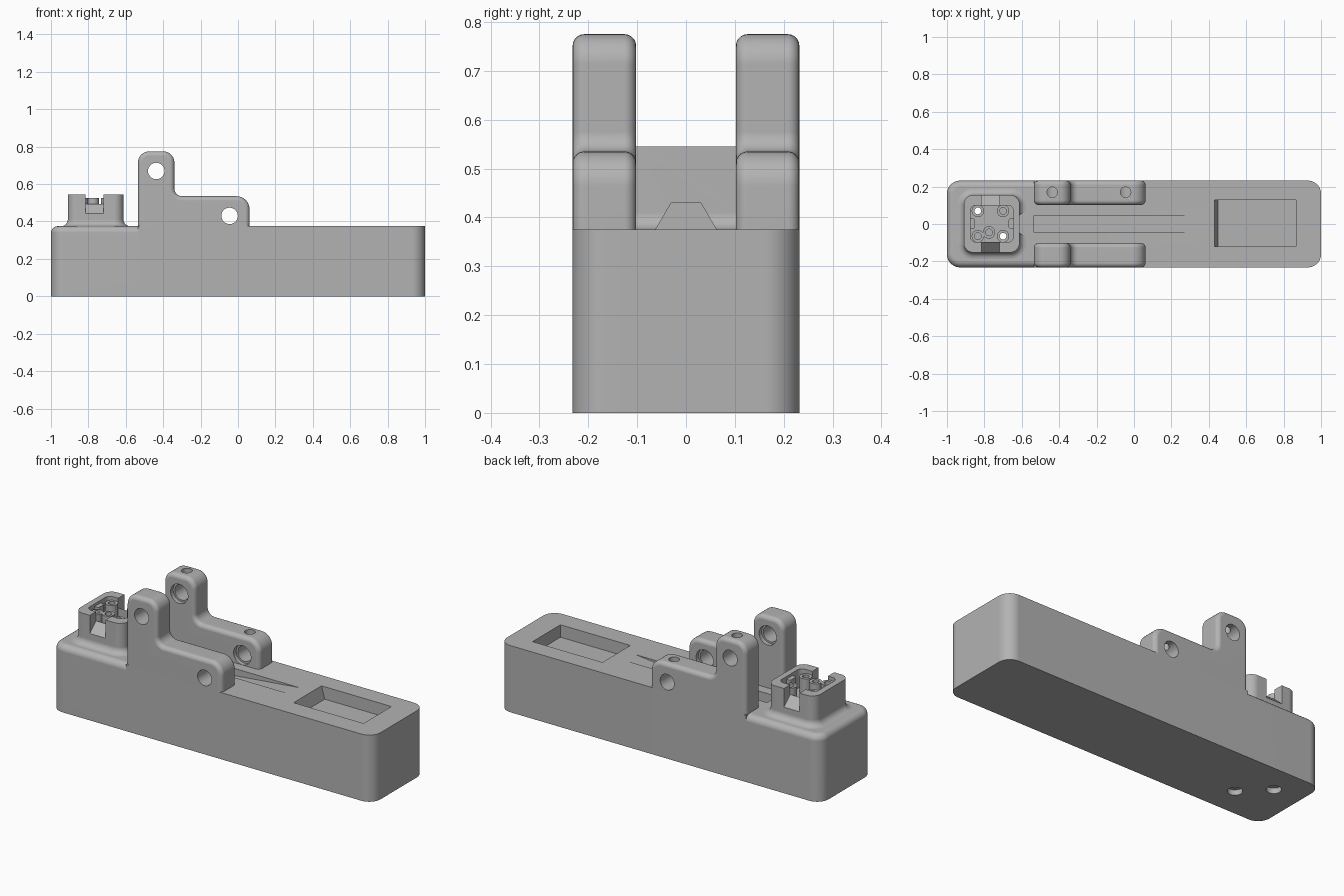
import bpy, bmesh, math
from mathutils import Vector

if "Cube" in bpy.data.objects:
    bpy.data.objects.remove(bpy.data.objects["Cube"])

grey = bpy.data.materials.new("plain grey")
grey.use_nodes = True
grey.diffuse_color = (0.45, 0.45, 0.45, 1)
grey.node_tree.nodes["Principled BSDF"].inputs["Base Color"].default_value = grey.diffuse_color

W = 0.232      # half width of the body
DECK = 0.375   # height of the deck
SPLIT = -0.535


def outline(corners, steps=8):
    """Closed 2D outline; each corner is (x, y, radius)."""
    pts = []
    for i, (x, y, r) in enumerate(corners):
        p = Vector((x, y))
        if r == 0:
            pts.append(p)
            continue
        u = (Vector(corners[i - 1][:2]) - p).normalized()
        v = (Vector(corners[(i + 1) % len(corners)][:2]) - p).normalized()
        for k in range(steps + 1):
            t = math.pi / 2 * k / steps
            pts.append(p + u * r * (1 - math.sin(t)) + v * r * (1 - math.cos(t)))
    return pts


def rect(x0, x1, y0, y1, r_left=0, r_right=0):
    return outline([(x0, y0, r_left), (x1, y0, r_right), (x1, y1, r_right), (x0, y1, r_left)])


def circle(x, y, r, n=28):
    return [Vector((x + r * math.cos(2 * math.pi * k / n), y + r * math.sin(2 * math.pi * k / n)))
            for k in range(n)]


def loft(name, layers, axis="z", bevel=None, size=0.03):
    """Solid through (outline, level) layers along an axis; bevel picks edges to round."""
    place = {"z": lambda p, d: (p.x, p.y, d),
             "y": lambda p, d: (p.x, d, p.y),
             "x": lambda p, d: (d, p.x, p.y)}[axis]
    bm = bmesh.new()
    rings = [[bm.verts.new(place(p, d)) for p in pts] for pts, d in layers]
    for a, b in zip(rings, rings[1:]):
        for i in range(len(a)):
            bm.faces.new((a[i - 1], a[i], b[i], b[i - 1]))
    bm.faces.new(rings[0])
    bm.faces.new(rings[-1])
    bmesh.ops.recalc_face_normals(bm, faces=bm.faces)
    if bevel:
        edges = [e for e in bm.edges if bevel(e.verts[0].co, e.verts[1].co)]
        bmesh.ops.bevel(bm, geom=edges, offset=size, segments=5, profile=0.5, affect='EDGES')
    mesh = bpy.data.meshes.new(name)
    bm.to_mesh(mesh)
    bm.free()
    mesh.materials.append(grey)
    obj = bpy.data.objects.new(name, mesh)
    bpy.context.collection.objects.link(obj)
    return obj


def prism(name, pts, lo, hi, axis="z", **kw):
    return loft(name, [(pts, lo), (pts, hi)], axis, **kw)


def finish(obj, cutters=()):
    """Subtract the cutters, then shade smooth with sharp edges kept."""
    bpy.ops.object.select_all(action='DESELECT')
    bpy.context.view_layer.objects.active = obj
    obj.select_set(True)
    for c in cutters:
        m = obj.modifiers.new("cut", 'BOOLEAN')
        m.operation, m.solver, m.object = 'DIFFERENCE', 'EXACT', c
        bpy.ops.object.modifier_apply(modifier=m.name)
        bpy.data.objects.remove(c)
    bpy.ops.object.shade_smooth_by_angle(angle=math.radians(30))
    m = obj.modifiers.new("even shading", 'WEIGHTED_NORMAL')
    m.keep_sharp = True


# Main body with a sloped-end pocket and a ramped cable groove
body = prism("main_body", rect(SPLIT, 1, -W, W, 0, 0.07), 0, DECK)
pocket = loft("pocket_cutter", [(rect(0.45, 0.865, -0.12, 0.128), DECK - 0.07),
                                (rect(0.43, 0.865, -0.12, 0.128), DECK),
                                (rect(0.43, 0.865, -0.12, 0.128), 0.5)])
ramp = outline([(-0.6, 0.32, 0), (-0.1, 0.33, 0), (0.35, DECK, 0), (0.35, 0.5, 0), (-0.6, 0.5, 0)])
groove = prism("groove_cutter", ramp, -0.045, 0.045, "y")
finish(body, [pocket, groove])

# Rounded shoulder below the socket, with two screw holes from underneath
posts = [(-0.835, 0.07), (-0.7, 0.07), (-0.835, -0.065), (-0.7, -0.065)]
through = [posts[0], posts[3]]
shoulder = prism("shoulder", rect(-1, SPLIT, -W, W, 0.07, 0), 0, DECK, size=0.035,
                 bevel=lambda a, b: min(a.z, b.z) > 0.3 and min(a.x, b.x) < SPLIT - 0.01)
drills = []
for x, y in through:
    drills.append(prism("drill", circle(x, y, 0.018), -0.1, 0.6))
    drills.append(prism("screw_recess", circle(x, y, 0.038), -0.1, 0.03))
finish(shoulder, drills)

# Upright cheeks with cross holes; the back one also has screw holes on top
side = outline([(SPLIT, DECK, 0), (0.062, DECK, 0), (0.062, 0.535, 0.07),
                (-0.34, 0.535, 0.04), (-0.34, 0.775, 0.06), (SPLIT, 0.775, 0.06)])
pins = [(-0.437, 0.67), (-0.045, 0.43)]
for name, s in (("front_cheek", -1), ("back_cheek", 1)):
    lo, hi = sorted((s * 0.102, s * W))
    cheek = prism(name, side, lo, hi, "y", size=0.024,
                  bevel=lambda a, b: abs(a.y - b.y) < 1e-4 and max(a.z, b.z) > DECK + 0.001)
    cutters = []
    for x, z in pins:
        cutters.append(prism("pin_hole", circle(x, z, 0.044), s * 0.05, s * 0.3, "y"))
        cutters.append(prism("counterbore", circle(x, z, 0.054), s * 0.05, s * 0.125, "y"))
        if s > 0:
            cutters.append(prism("top_hole", circle(x, 0.17, 0.028), z, 0.9))
    finish(cheek, cutters)


# Socket with a flared foot, an open middle and sloped notches front and back
def socket_ring(grow):
    return rect(-0.91 - grow, -0.612 + grow, -0.152 - grow, 0.155 + grow, 0.05 + grow, 0.05 + grow)


flare = [(0.035 * (1 - math.sin(t)), DECK + 0.035 * (1 - math.cos(t)))
         for t in (math.pi / 2 * k / 6 for k in range(7))]
socket = loft("socket", [(socket_ring(g), z) for g, z in flare] + [(socket_ring(0), 0.545)])
cutters = [prism("cavity", rect(-0.875, -0.645, -0.097, 0.1, 0.03, 0.03), 0.44, 0.7)]
for s in (-1, 1):
    slope = [Vector(p) for p in ((s * 0.09, 0.5), (s * 0.155, 0.44), (s * 0.22, 0.44),
                                 (s * 0.22, 0.7), (s * 0.09, 0.7))]
    cutters.append(prism("notch", slope, -0.815, -0.718, "x"))
arch = [Vector(p) for p in ((-0.065, 0.37), (0.065, 0.37), (0.03, 0.43), (-0.03, 0.43))]
cutters.append(prism("cable_opening", arch, -0.65, -0.5, "x"))
for x, y in through:
    cutters.append(prism("drill", circle(x, y, 0.018), 0.3, 0.7))
finish(socket, cutters)

# Hollow posts, side tabs and the small centre post inside the socket
for i, (x, y) in enumerate(posts + [(-0.775, -0.045)]):
    post = prism(f"socket_post_{i + 1}", circle(x, y, 0.033), 0.44, 0.525)
    bottom = 0.3 if (x, y) in through else 0.47
    finish(post, [prism("post_hole", circle(x, y, 0.018), bottom, 0.7)])
for name, x in (("right_tab", -0.87), ("left_tab", -0.65)):
    finish(prism(name, rect(x - 0.02, x + 0.02, -0.025, 0.03, 0.01, 0.01), 0.44, 0.53))
